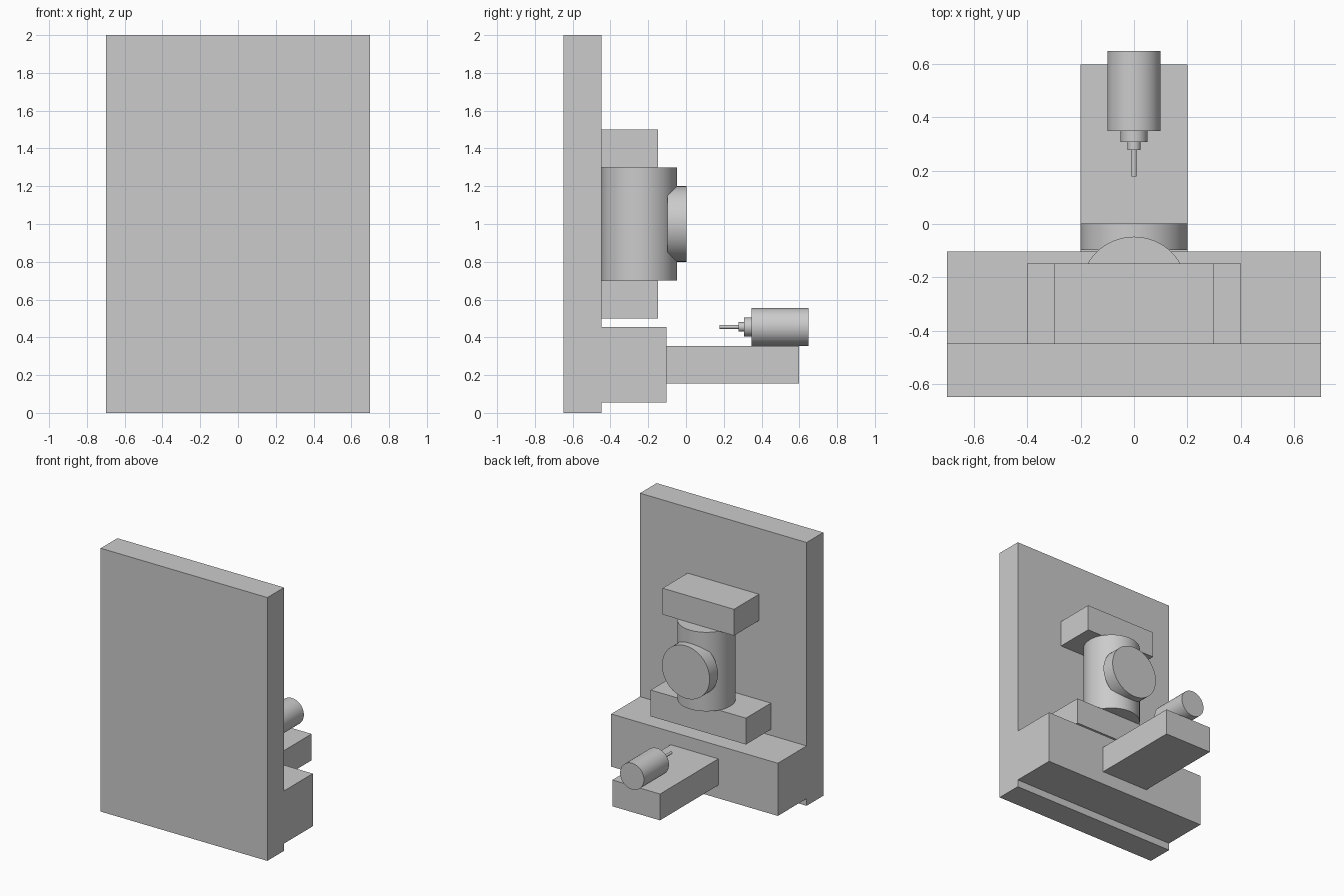
import bpy
from math import radians

default = bpy.data.objects.get("Cube")
if default:
    bpy.data.objects.remove(default, do_unlink=True)

# Single plain grey
grey = bpy.data.materials.new("plain_grey")
grey.use_nodes = True
colour = (0.6, 0.6, 0.6, 1)
grey.diffuse_color = colour
grey.node_tree.nodes["Principled BSDF"].inputs["Base Color"].default_value = colour


def box(name, half_width, y0, y1, z0, z1):
    """Block centred on x = 0 between the given y and z limits."""
    bpy.ops.mesh.primitive_cube_add(size=1, location=(0, (y0 + y1) / 2, (z0 + z1) / 2))
    obj = bpy.context.object
    obj.name = name
    obj.scale = (half_width * 2, y1 - y0, z1 - z0)
    bpy.ops.object.transform_apply(location=False, rotation=False, scale=True)
    obj.data.materials.append(grey)
    return obj


def cylinder(name, radius, depth, centre, along_y=True):
    """Smooth cylinder lying along y, or standing along z."""
    bpy.ops.mesh.primitive_cylinder_add(
        vertices=64, radius=radius, depth=depth, location=centre,
        rotation=(radians(90) if along_y else 0, 0, 0))
    obj = bpy.context.object
    obj.name = name
    bpy.ops.object.shade_smooth_by_angle(angle=radians(30))
    obj.data.materials.append(grey)
    return obj


# Upright plate and the blocks fixed to its back
PLATE = -0.4475
LEDGE = -0.1025
box("back_plate", 0.7, PLATE - 0.2, PLATE, 0, 2)
box("base_block", 0.7, PLATE, LEDGE, 0.055, 0.455)
box("lower_bracket", 0.4, PLATE, PLATE + 0.3, 0.5, 0.7)
box("upper_bracket", 0.3, PLATE, PLATE + 0.3, 1.3, 1.5)
box("support_arm", 0.2, LEDGE, 0.5975, 0.155, 0.355)

# Standing drum between the brackets with a round face
cylinder("drum", 0.2, 0.6, (0, PLATE + 0.2, 1), along_y=False)
cylinder("drum_face", 0.2, 0.1, (0, -0.0475, 1))

# Spindle on the arm, stepping down from motor to tip
y = 0.6475
for name, radius, length in (("spindle_motor", 0.1, 0.3),
                             ("spindle_collar", 0.05, 0.04),
                             ("spindle_chuck", 0.025, 0.03),
                             ("spindle_tip", 0.01, 0.1)):
    cylinder(name, radius, length, (0, y - length / 2, 0.455))
    y -= length
